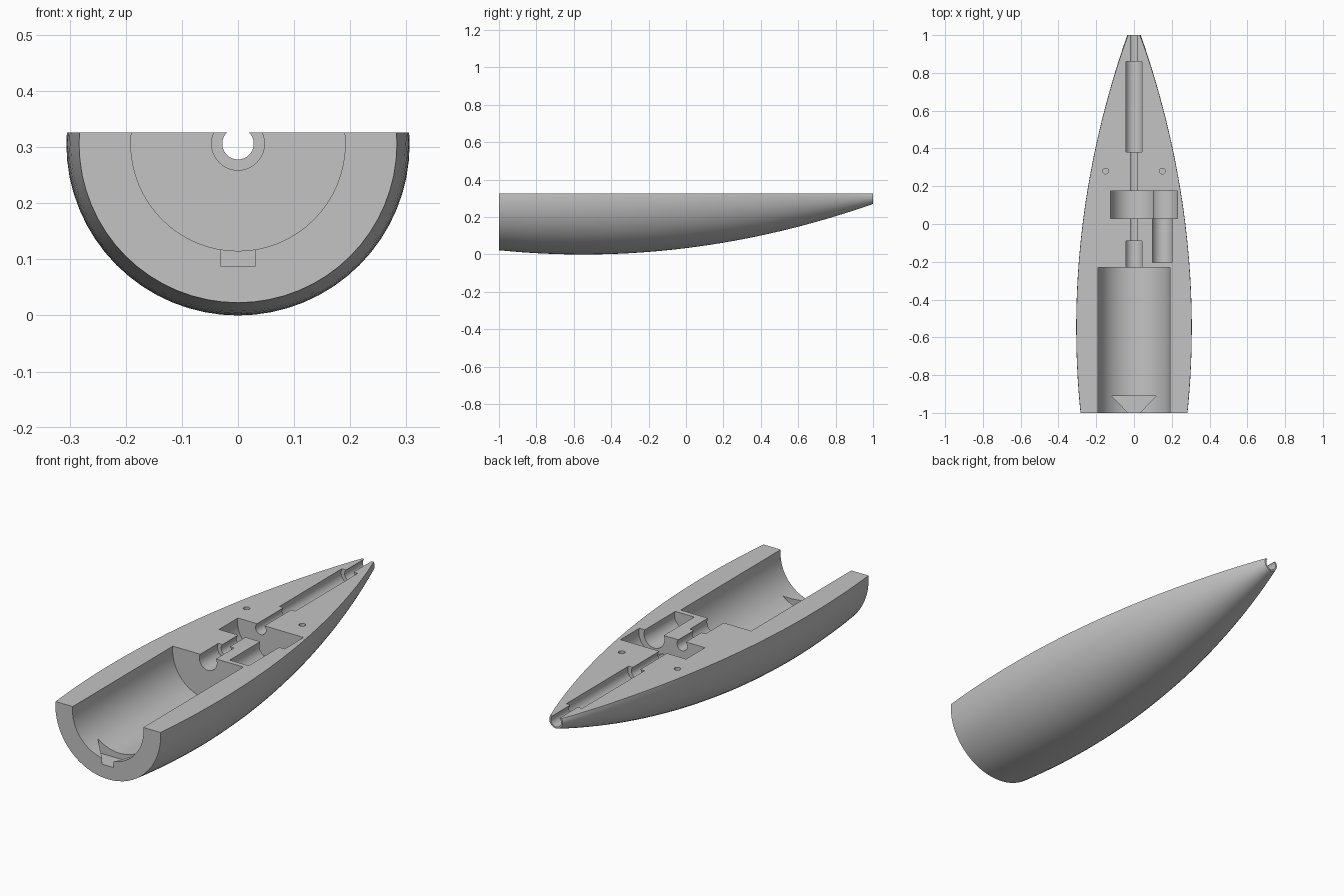
import bpy, bmesh, math
from mathutils import Matrix, Vector

if "Cube" in bpy.data.objects:
    bpy.data.objects.remove(bpy.data.objects["Cube"], do_unlink=True)

AXIS_Z = 0.306      # height of the long axis
TOP_Z = 0.326       # flat parting face

grey = bpy.data.materials.new("plain_grey")
grey.use_nodes = True
colour = (0.55, 0.55, 0.55, 1)
grey.diffuse_color = colour
grey.node_tree.nodes["Principled BSDF"].inputs["Base Color"].default_value = colour


def to_object(bm, name):
    bmesh.ops.recalc_face_normals(bm, faces=bm.faces)
    mesh = bpy.data.meshes.new(name)
    bm.to_mesh(mesh)
    bm.free()
    mesh.materials.append(grey)
    obj = bpy.data.objects.new(name, mesh)
    bpy.context.collection.objects.link(obj)
    return obj


def loft(rings, name):
    """Closed solid through matching rings of points."""
    bm = bmesh.new()
    rows = [[bm.verts.new(p) for p in ring] for ring in rings]
    n = len(rows[0])
    for a, b in zip(rows, rows[1:]):
        for i in range(n):
            j = (i + 1) % n
            bm.faces.new((a[i], a[j], b[j], b[i]))
    bm.faces.new(rows[0])
    bm.faces.new(rows[-1])
    return to_object(bm, name)


def ring(x, y, r, n=64):
    angles = [math.tau * i / n for i in range(n)]
    return [Vector((x + r * math.cos(a), y, AXIS_Z + r * math.sin(a))) for a in angles]


def bore(name, x, y0, y1, r):
    return loft([ring(x, y0, r), ring(x, y1, r)], name)


def prism(name, outline, z0, z1):
    return loft([[Vector((x, y, z)) for x, y in outline] for z in (z0, z1)], name)


def hull_radius(y):
    return AXIS_Z - 0.1124 * (y + 0.55) ** 2


# Tapered body of revolution
STEPS = 32
stations = [-1 + 2 * i / STEPS for i in range(STEPS + 1)]
hull = loft([ring(0, y, hull_radius(y)) for y in stations], "half_hull")

# Upper half to remove
cutters = [prism("top_cut", [(-1, -2), (1, -2), (1, 2), (-1, 2)], TOP_Z, 1)]

# Cylindrical pockets along the axis and the side pocket
cutters += [
    bore("motor_bay", 0, -1.1, -0.23, 0.191),
    bore("shaft_bore", 0, -0.3, 1.1, 0.028),
    bore("rear_bearing_seat", 0, -0.3, -0.09, 0.047),
    bore("front_bearing_seat", 0, 0.38, 0.86, 0.047),
    bore("gear_bay", 0, 0.03, 0.175, 0.125),
    bore("side_gear_bay", 0.15, 0.03, 0.175, 0.083),
    bore("side_motor_bay", 0.15, -0.205, 0.1, 0.055),
]

# Flared notch in the open end
cutters.append(prism("flared_notch",
                     [(-0.031, -1.1), (0.031, -1.1), (0.031, -1), (0.117, -0.91),
                      (-0.117, -0.91), (-0.031, -1)], 0.088, AXIS_Z))

# Pair of dowel holes
for side in (-1, 1):
    circle = [(side * 0.15 + 0.015 * math.cos(math.tau * i / 24),
               0.28 + 0.015 * math.sin(math.tau * i / 24)) for i in range(24)]
    cutters.append(prism("dowel_hole", circle, 0.23, 0.4))

# Carve the body
bpy.context.view_layer.objects.active = hull
hull.select_set(True)
for cutter in cutters:
    cutter.hide_render = True
    mod = hull.modifiers.new(cutter.name, "BOOLEAN")
    mod.operation = "DIFFERENCE"
    mod.solver = "EXACT"
    mod.object = cutter
    bpy.ops.object.modifier_apply(modifier=mod.name)
    bpy.data.objects.remove(cutter, do_unlink=True)

bpy.ops.object.shade_smooth_by_angle(angle=math.radians(30))
